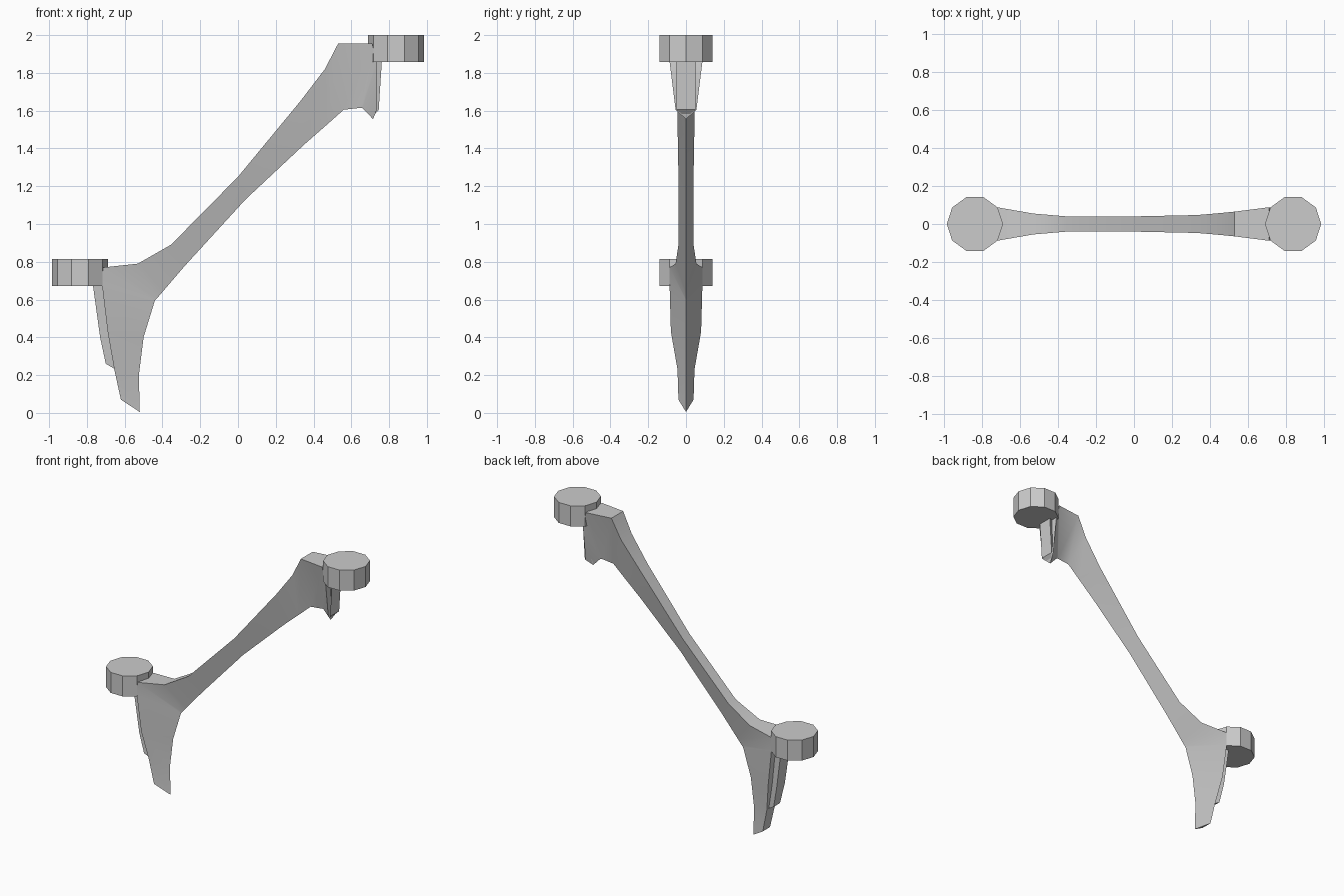
import bpy, bmesh
from math import radians, cos, sin, pi

cube = bpy.data.objects.get("Cube")
if cube:
    bpy.data.objects.remove(cube, do_unlink=True)

grey = bpy.data.materials.new("bare_grey")
grey.use_nodes = True
COLOUR = (0.6, 0.6, 0.6, 1)
grey.diffuse_color = COLOUR
grey.node_tree.nodes["Principled BSDF"].inputs["Base Color"].default_value = COLOUR


def loft(name, rings, smooth=True):
    """Skin a row of closed rings and cap both ends."""
    bm = bmesh.new()
    loops = [[bm.verts.new(p) for p in ring] for ring in rings]
    for a, b in zip(loops, loops[1:]):
        for i in range(len(a)):
            j = (i + 1) % len(a)
            bm.faces.new((a[i], a[j], b[j], b[i]))
    bm.faces.new(loops[0])
    bm.faces.new(loops[-1])
    bmesh.ops.recalc_face_normals(bm, faces=bm.faces)
    mesh = bpy.data.meshes.new(name)
    bm.to_mesh(mesh)
    bm.free()
    mesh.materials.append(grey)
    obj = bpy.data.objects.new(name, mesh)
    bpy.context.collection.objects.link(obj)
    if smooth:
        bpy.ops.object.select_all(action="DESELECT")
        bpy.context.view_layer.objects.active = obj
        obj.select_set(True)
        bpy.ops.object.shade_smooth_by_angle(angle=radians(35))
    return obj


def triangle(x, z, half, ridge_x, ridge_z):
    """Flat outer side of the strut, tapering to a central inner ridge."""
    return [(x, -half, z), (x, half, z), (ridge_x, 0, ridge_z)]


def trapezoid(outer_x, inner_x, z_outer, z_inner, half, inner_half):
    return [(outer_x, -half, z_outer), (outer_x, half, z_outer),
            (inner_x, inner_half, z_inner), (inner_x, -inner_half, z_inner)]


# Strut: lower leg, diagonal beam and upper hook in one skin
strut = [
    (-.62, .07, .04, -.52, .005),
    (-.655, .23, .045, -.525, .2),
    (-.69, .43, .08, -.5, .4),
    (-.72, .68, .087, -.44, .595),
    (-.715, .77, .087, -.43, .605),
    (-.53, .79, .055, -.40, .64),
    (-.355, .89, .04, -.28, .78),
    (0, 1.25, .04, .04, 1.13),
    (.33, 1.65, .047, .35, 1.42),
    (.46, 1.82, .058, .47, 1.525),
    (.53, 1.955, .065, .56, 1.605),
    (.71, 1.955, .088, .65, 1.615),
    (.735, 1.86, .087, .66, 1.613),
    (.735, 1.605, .055, .715, 1.555),
]
loft("strut", [triangle(*s) for s in strut])

# Ribs on the outer sides under each pad
loft("lower_rib", [
    trapezoid(-.70, -.63, .26, .22, .035, .02),
    trapezoid(-.73, -.66, .40, .40, .045, .025),
    trapezoid(-.77, -.68, .69, .69, .05, .03)])
loft("upper_rib", [
    trapezoid(.745, .715, 1.605, 1.57, .05, .005),
    trapezoid(.762, .70, 1.87, 1.87, .05, .03)])

# Ten-sided end pads
for name, cx, bottom in (("lower_pad", -.837, .672), ("upper_pad", .837, 1.857)):
    loft(name, [[(cx + .148 * cos(i * pi / 5), .148 * sin(i * pi / 5), z)
                 for i in range(10)] for z in (bottom, bottom + .143)])
